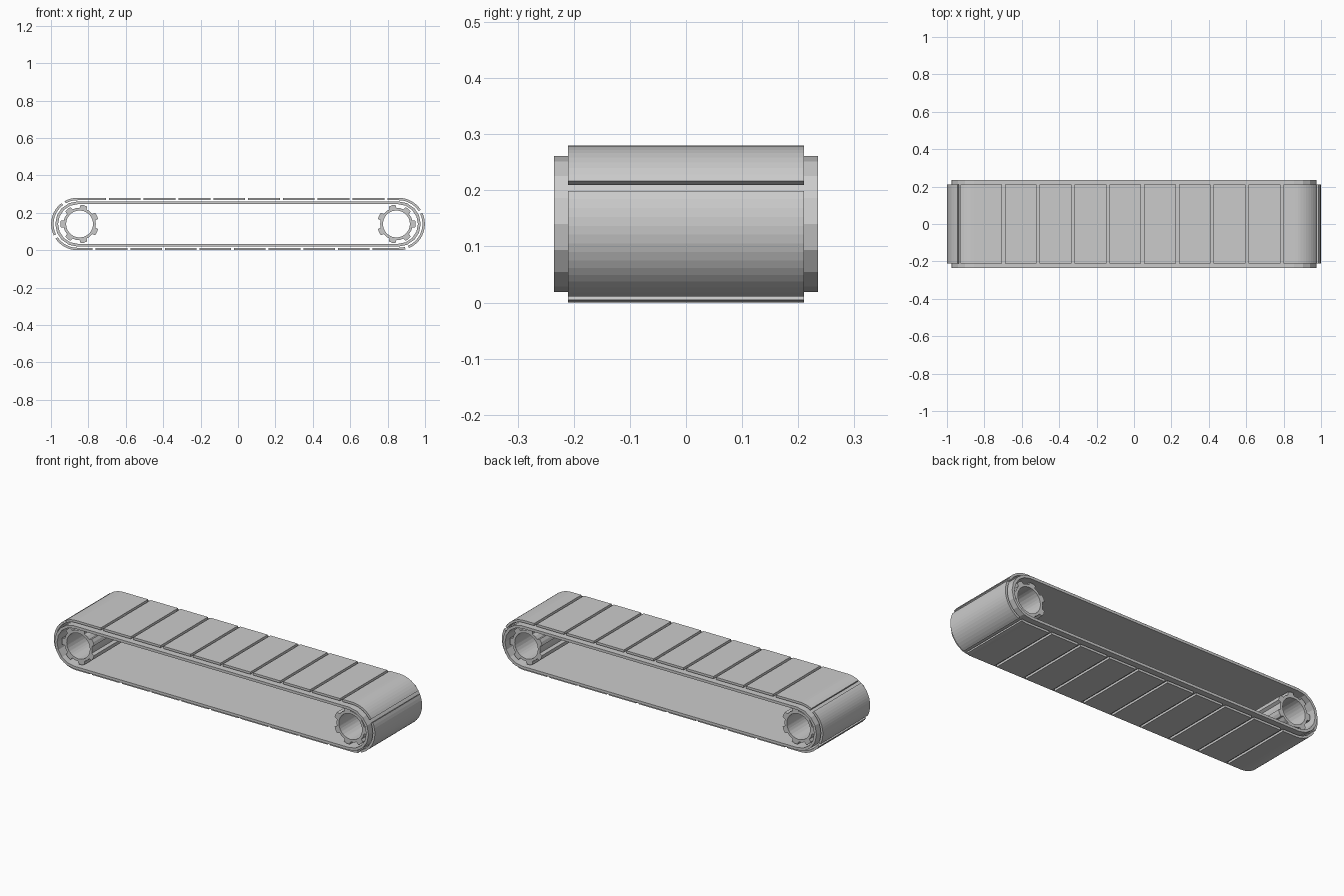
import bpy, bmesh, math

if "Cube" in bpy.data.objects:
    bpy.data.objects.remove(bpy.data.objects["Cube"], do_unlink=True)

grey = bpy.data.materials.new("light_grey")
grey.use_nodes = True
COLOUR = (0.6, 0.6, 0.6, 1)
grey.diffuse_color = COLOUR
grey.node_tree.nodes["Principled BSDF"].inputs["Base Color"].default_value = COLOUR

MID_Z = 0.14


def band(name, inner, outer, half_width, closed):
    """Solid strip between two matching xz outlines, extruded along y."""
    bm = bmesh.new()
    rings = []
    for (xi, zi), (xo, zo) in zip(inner, outer):
        rings.append([bm.verts.new(p) for p in (
            (xi, -half_width, zi), (xo, -half_width, zo),
            (xo, half_width, zo), (xi, half_width, zi))])
    pairs = list(zip(rings, rings[1:]))
    if closed:
        pairs.append((rings[-1], rings[0]))
    else:
        bm.faces.new(rings[0])
        bm.faces.new(rings[-1])
    for a, b in pairs:
        for k in range(4):
            n = (k + 1) % 4
            bm.faces.new((a[k], a[n], b[n], b[k]))
    bmesh.ops.recalc_face_normals(bm, faces=bm.faces)
    mesh = bpy.data.meshes.new(name)
    bm.to_mesh(mesh)
    bm.free()
    mesh.materials.append(grey)
    obj = bpy.data.objects.new(name, mesh)
    bpy.context.collection.objects.link(obj)
    return obj


def stadium(cx, radius, steps):
    """Closed belt outline with two round ends."""
    pts = []
    for side in (1, -1):
        for i in range(steps + 1):
            a = math.pi * i / steps
            pts.append((side * (cx + radius * math.sin(a)),
                        MID_Z + side * radius * math.cos(a)))
    return pts


# Belt
band("belt", stadium(0.856, 0.106, 8), stadium(0.856, 0.121, 8), 0.235, True)

# Slats that follow the belt, clockwise from the top left tangent point
CX, REF = 0.859, 0.114
RUN, ARC = 2 * CX, math.pi * REF
TOTAL = 2 * (RUN + ARC)


def on_path(s, radius):
    s %= TOTAL
    side = 1
    if s >= RUN + ARC:
        s -= RUN + ARC
        side = -1
    if s < RUN:
        x, z = s - CX, radius
    else:
        a = (s - RUN) / REF
        x, z = CX + radius * math.sin(a), radius * math.cos(a)
    return side * x, MID_Z + side * z


gaps = [CX - 0.698 + 0.186 * i for i in range(9)]
gaps += [RUN + REF * math.radians(a) for a in (61, 161)]
gaps += [RUN + ARC + CX - 0.711 + 0.185 * i for i in range(9)]
gaps += [2 * RUN + ARC + REF * math.radians(a) for a in (60, 147)]
gaps.append(gaps[0] + TOTAL)
bends = [RUN, RUN + ARC, 2 * RUN + ARC, TOTAL]

for n, (a, b) in enumerate(zip(gaps, gaps[1:])):
    a, b = a + 0.008, b - 0.008
    stops = {a + (b - a) * i / 14 for i in range(15)}
    stops |= {s for s in bends if a < s < b}
    # straight slats need only their ends
    if not any(lo < b and a < hi for lo, hi in (bends[:2], bends[2:])):
        stops = {a, b}
    stops = sorted(stops)
    band(f"slat_{n + 1}", [on_path(s, 0.127) for s in stops],
         [on_path(s, 0.14) for s in stops], 0.21, False)

# Hollow toothed rollers, one tooth pointing to each end of the belt
TEETH = 7
for name, side in (("left_roller", 1), ("right_roller", -1)):
    inner, outer = [], []
    for t in range(TEETH):
        for offset, radius in ((-13, 0.086), (-10, 0.102), (0, 0.103),
                               (10, 0.102), (13, 0.086), (25.7, 0.087)):
            a = math.radians(360 * t / TEETH + offset)
            dx, dz = side * math.cos(a), math.sin(a)
            inner.append((side * 0.847 + 0.072 * dx, MID_Z + 0.072 * dz))
            outer.append((side * 0.847 + radius * dx, MID_Z + radius * dz))
    band(name, inner, outer, 0.21, True)
